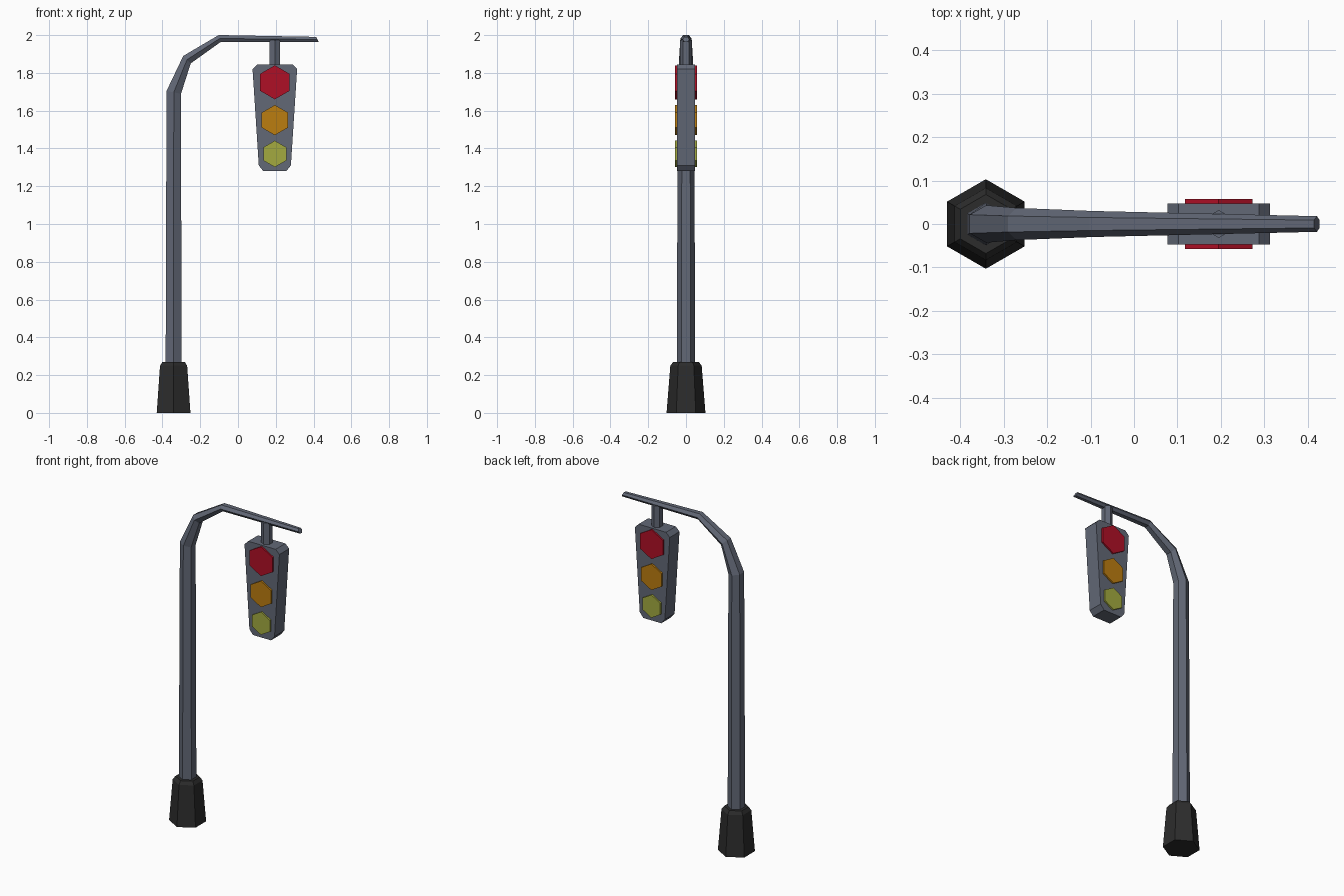
import bpy, bmesh
from math import sin, cos, pi, radians

if "Cube" in bpy.data.objects:
    bpy.data.objects.remove(bpy.data.objects["Cube"])


def material(name, rgb):
    m = bpy.data.materials.new(name)
    m.diffuse_color = (*rgb, 1)
    m.use_nodes = True
    m.node_tree.nodes["Principled BSDF"].inputs["Base Color"].default_value = m.diffuse_color
    return m


GREY = material("slate grey", (0.122, 0.138, 0.181))
BLACK = material("near black", (0.025, 0.025, 0.025))
RED = material("signal red", (0.43, 0.005, 0.019))
AMBER = material("signal amber", (0.50, 0.205, 0.005))
GREEN = material("signal yellow green", (0.366, 0.402, 0.051))


def loft(name, rings, mat):
    """Join equal-sized rings of points into a capped, flat-shaded solid."""
    bm = bmesh.new()
    loops = [[bm.verts.new(p) for p in ring] for ring in rings]
    n = len(loops[0])
    for a, b in zip(loops, loops[1:]):
        for i in range(n):
            j = (i + 1) % n
            bm.faces.new((a[i], a[j], b[j], b[i]))
    bm.faces.new(loops[0])
    bm.faces.new(loops[-1])
    bmesh.ops.recalc_face_normals(bm, faces=bm.faces)
    me = bpy.data.meshes.new(name)
    bm.to_mesh(me)
    bm.free()
    me.materials.append(mat)
    ob = bpy.data.objects.new(name, me)
    bpy.context.collection.objects.link(ob)
    return ob


def tube_ring(x, z, tilt, ry, rn):
    """Hexagon across a path in the xz plane; tilt is degrees from vertical,
    ry the corner radius along y, rn the half thickness in the bend plane."""
    t = radians(tilt)
    pts = []
    for k in range(6):
        a = k * pi / 3
        u, v = ry * cos(a), rn * sin(a) / sin(pi / 3)
        pts.append((x - v * cos(t), u, z + v * sin(t)))
    return pts


def hex_column(name, x, levels, mat):
    loft(name, [tube_ring(x, z, 0, r, r * cos(pi / 6)) for z, r in levels], mat)


def plate(name, outline, half, mat):
    """Extrude an xz outline through the full depth, front to back."""
    loft(name, [[(x, y, z) for x, z in outline] for y in (-half, half)], mat)


# Foot and bent, tapering pole
hex_column("base", -0.341, [(0, 0.103), (0.25, 0.083), (0.27, 0.068)], BLACK)
path = [(-0.341, 0.262, 0, 0.049, 0.042),
        (-0.340, 1.697, 11, 0.043, 0.039),
        (-0.270, 1.870, 45, 0.037, 0.028),
        (-0.097, 1.982, 74, 0.030, 0.019),
        (0.421, 1.977, 65, 0.018, 0.015)]
loft("pole", [tube_ring(*p) for p in path], GREY)

# Hanger and signal housing
CX = 0.195
hex_column("hanger", CX, [(1.83, 0.032), (1.975, 0.032)], GREY)
side = [(0.061, 1.28), (0.085, 1.31), (0.118, 1.82), (0.093, 1.845)]
outline = [(CX + w, z) for w, z in side] + [(CX - w, z) for w, z in reversed(side)]
plate("housing", outline, 0.047, GREY)

# Hexagonal lamps, showing on the front and back
for name, z, r, mat in (("red_lamp", 1.750, 0.090, RED),
                        ("amber_lamp", 1.550, 0.080, AMBER),
                        ("green_lamp", 1.371, 0.070, GREEN)):
    hexagon = [(CX + r * sin(k * pi / 3), z + r * cos(k * pi / 3)) for k in range(6)]
    plate(name, hexagon, 0.057, mat)
